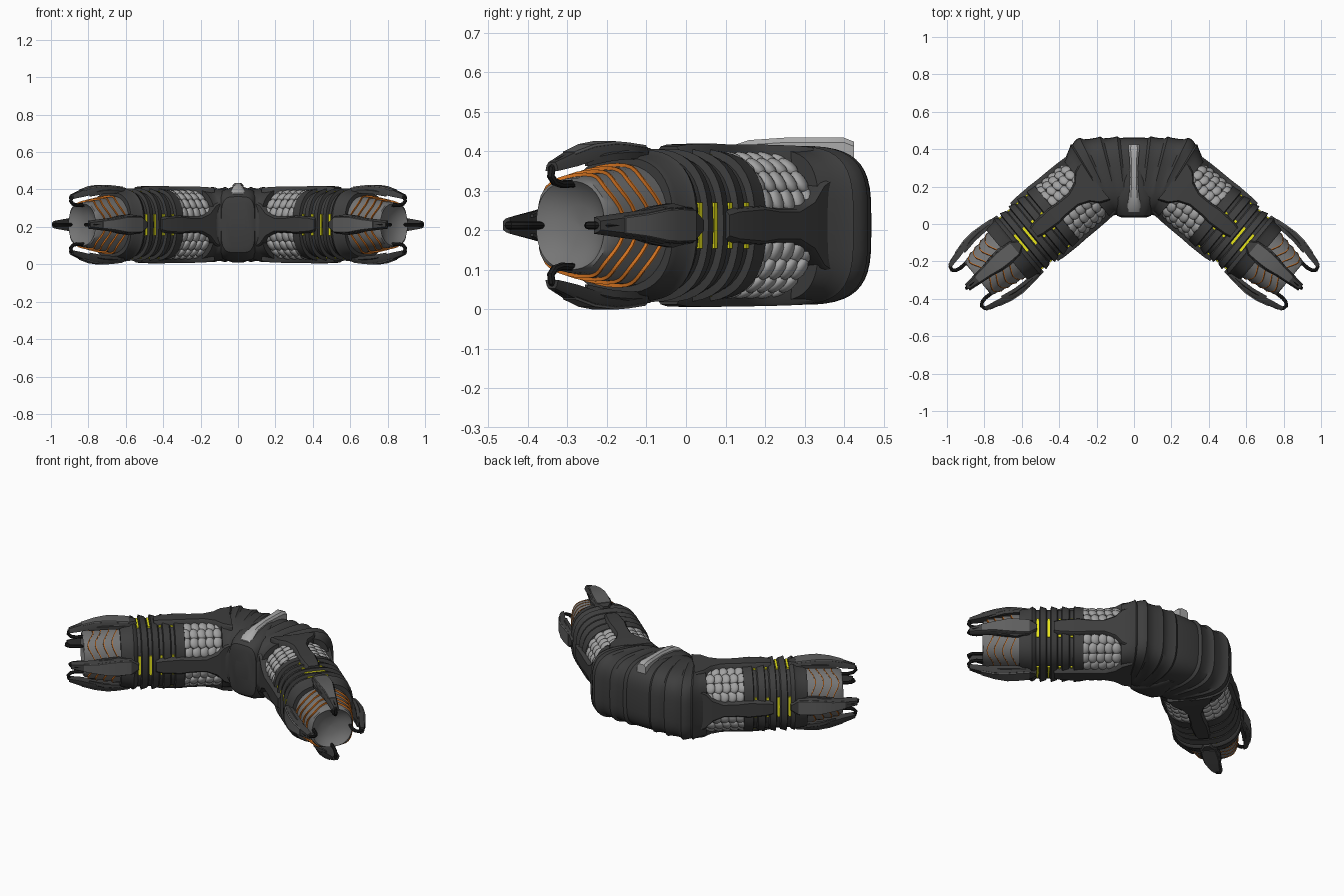
import bpy, bmesh, math
from mathutils import Vector, Matrix

if "Cube" in bpy.data.objects:
    bpy.data.objects.remove(bpy.data.objects["Cube"])

A = math.radians(39.7)
CA, SA = math.cos(A), math.sin(A)
ZC, APEX = 0.212, 0.40


def mat(name, r, g, b):
    m = bpy.data.materials.new(name)
    m.diffuse_color = (r, g, b, 1)
    m.use_nodes = True
    m.node_tree.nodes["Principled BSDF"].inputs["Base Color"].default_value = m.diffuse_color
    return m


DARK = mat("dark_shell", .048, .048, .048)
MID = mat("mid_grey", .115, .115, .115)
CORE = mat("core_grey", .18, .18, .18)
SCALE = mat("scale_grey", .36, .36, .36)
LIGHT = mat("light_crest", .40, .40, .40)
BLACK = mat("black_tube", .012, .012, .012)
ORANGE = mat("orange", .65, .17, .015)
YELLOW = mat("yellow", .80, .78, .01)


def W(u, v, w):
    """Arm space (along, outward, up) to world space."""
    return Vector((u * CA + v * SA, APEX - u * SA + v * CA, ZC + w))


def radial(u, r, t, k):
    """Point at radius r, tangent offset t, on side k (quarter turns)."""
    a = k * math.pi / 2
    return W(u, r * math.cos(a) - t * math.sin(a), r * math.sin(a) + t * math.cos(a))


def loft(bm, rings, caps=True):
    vs = [[bm.verts.new(p) for p in ring] for ring in rings]
    n = len(vs[0])
    for a, b in zip(vs, vs[1:]):
        for i in range(n):
            bm.faces.new((a[i], a[(i + 1) % n], b[(i + 1) % n], b[i]))
    if caps:
        bm.faces.new(vs[0])
        bm.faces.new(vs[-1])


def finish(bm, name, material, mirror=True, angle=35):
    bmesh.ops.recalc_face_normals(bm, faces=bm.faces)
    me = bpy.data.meshes.new(name)
    bm.to_mesh(me)
    bm.free()
    ob = bpy.data.objects.new(name, me)
    bpy.context.collection.objects.link(ob)
    me.materials.append(material)
    if mirror:
        ob.modifiers.new("mirror", 'MIRROR').use_axis[0] = True
    bpy.ops.object.select_all(action='DESELECT')
    ob.select_set(True)
    bpy.context.view_layer.objects.active = ob
    bpy.ops.object.shade_smooth_by_angle(angle=math.radians(angle))
    return ob


def sup(a, n):
    c, s = math.cos(a), math.sin(a)
    return (math.copysign(abs(c) ** (2 / n), c), math.copysign(abs(s) ** (2 / n), s))


def arm_ring(u, r, n=2.6, N=40, wave=0.0):
    out = []
    for i in range(N):
        a = 2 * math.pi * i / N
        c, s = sup(a, n)
        out.append(W(u - wave * math.cos(4 * a), r * c, r * s))
    return out


# ribbed arm body
rows = [(.27, .170), (.53, .170), (.535, .188), (.575, .192)]
GROOVES = [.60, .665, .725, .785]
for g in GROOVES:
    rows += [(g - .014, .194), (g - .010, .176), (g + .008, .176), (g + .014, .184)]
rows += [(.815, .192), (.83, .182), (.87, .178), (.885, .172), (.885, .13)]
bm = bmesh.new()
loft(bm, [arm_ring(*r) for r in rows])
finish(bm, "arm_body", DARK)

# end core with stepped slats and a shallow bowl in the end
STEPS = [.915, .96, 1.005, 1.045]
core = [(.86, .155, .018)]
for i, s in enumerate(STEPS):
    r = .156 - .008 * i
    core += [(s - .004, r, .018), (s, r - .007, .018)]
core += [(1.075, .120, .008), (1.085, .112, 0), (1.065, .09, 0), (1.05, .05, 0), (1.045, .005, 0)]
bm = bmesh.new()
loft(bm, [arm_ring(u, r, 2.3, 40, w) for u, r, w in core])
finish(bm, "end_core", CORE)

# thin orange chevron stripes along the slat edges
bm = bmesh.new()
for i, s in enumerate(STEPS):
    r = .1575 - .008 * i
    loft(bm, [arm_ring(u, q, 2.3, 40, .018) for u, q in
              ((s - .004, r - .01), (s - .004, r), (s + .001, r), (s + .001, r - .01))], False)
finish(bm, "orange_stripes", ORANGE)

# yellow lamps in the grooves
bm = bmesh.new()
for k in range(4):
    for g in GROOVES:
        loft(bm, [[radial(g + du, r, t, k) for du, r in
                   ((-.007, .165), (.006, .165), (.006, .180), (-.007, .180))] for t in (-.058, .058)])
finish(bm, "yellow_lamps", YELLOW)


def strip(bm, table, k, slope=.012):
    """Bevelled bar from (u, top r, half width, depth) stations."""
    loft(bm, [[radial(u, r - d, -h - slope, k), radial(u, r - .008, -h - slope * .6, k), radial(u, r, -h, k),
               radial(u, r, h, k), radial(u, r - .008, h + slope * .6, k), radial(u, r - d, h + slope, k)]
              for u, r, h, d in table])


# flared straps running from the elbow over each arm
bm = bmesh.new()
for k in range(4):
    strip(bm, [(.27, .198, .12, .07), (.32, .202, .10, .06), (.36, .204, .058, .05), (.42, .205, .034, .04),
               (.50, .205, .034, .04), (.56, .207, .040, .04), (.66, .205, .034, .04), (.695, .20, .026, .035)], k)
finish(bm, "arm_straps", DARK)

# overlapping scales in the diagonal windows, long across the arm
bm = bmesh.new()
for q in range(4):
    for i in range(5):
        for j in range(4):
            a = math.radians(45 + 90 * q + (j - 1.5) * 16)
            mid = j in (1, 2)
            u = .34 + i * .043 + (.012 if mid else 0)
            rad = .183 if mid else .178
            x, y, z = Vector((CA, -SA, 0)), Vector((SA, CA, 0)), Vector((0, 0, 1))
            out = y * math.cos(a) + z * math.sin(a)
            tan = x.cross(out)
            tilt = (x + out * .35).normalized()
            nor = (out - x * .35).normalized()
            m = Matrix((tilt * .028, tan * .034, nor * .016)).transposed().to_4x4()
            m.translation = W(u, rad * math.cos(a), rad * math.sin(a))
            bmesh.ops.create_icosphere(bm, subdivisions=2, radius=1, matrix=m)
finish(bm, "scales", SCALE, angle=60)

# end claws, with a lighter plate on each
claw = [(.79, .196, .012, .02), (.83, .200, .038, .03), (.90, .207, .040, .04), (.95, .210, .038, .04),
        (1.02, .203, .027, .036), (1.09, .184, .019, .034), (1.158, .160, .011, .022)]
bm = bmesh.new()
for k in range(4):
    strip(bm, claw, k, .010)
finish(bm, "end_claws", DARK)
bm = bmesh.new()
for k in range(4):
    strip(bm, [(u, r + .003, h, .007) for u, r, h, d in claw[1:-1]], k, .004)
finish(bm, "claw_plates", MID)

# rear barbs beside every claw
bm = bmesh.new()
for k in range(4):
    for s in (-1, 1):
        loft(bm, [[radial(u, r, s * t, k) for r, t in ((r0, t0), (r0 - .03, t0), (r0 - .03, t0 + wd), (r0 - .012, t0 + wd))]
                  for u, r0, t0, wd in ((.81, .196, .035, .004), (.90, .198, .034, .022),
                                        (.97, .194, .030, .018), (1.05, .180, .020, .008))])
finish(bm, "claw_barbs", DARK)

# black hooked tubes from the claw tips back to the core
bm = bmesh.new()
pts = [(1.10, .170), (1.135, .160), (1.158, .143), (1.162, .125), (1.147, .110), (1.12, .104), (1.07, .106)]
for k in range(4):
    rings = []
    for i, p in enumerate(pts):
        a, b = pts[max(i - 1, 0)], pts[min(i + 1, len(pts) - 1)]
        d = Vector((b[0] - a[0], b[1] - a[1])).normalized()
        rings.append([radial(p[0] - d.y * .010 * math.cos(f), p[1] + d.x * .010 * math.cos(f), .010 * math.sin(f), k)
                      for f in [j * math.pi / 4 for j in range(8)]])
    loft(bm, rings)
finish(bm, "hook_tubes", BLACK)


def lerp(tab, t):
    x = t * (len(tab) - 1)
    i = min(int(x), len(tab) - 2)
    return Vector(tab[i]).lerp(Vector(tab[i + 1]), x - i)


# elbow made of overlapping fan-shaped ribs
INNER = [(0, .035), (.04, .035), (.075, .040), (.095, .048), (.11, .046), (.126, .034)]
OUTER = [(0, .462), (.10, .462), (.20, .460), (.315, .452), (.350, .395), (.376, .338)]
N = 48


def elbow_ring(t, bump):
    p, q = lerp(INNER, t), lerp(OUTER, t)
    ring = []
    for i in range(N):
        c, s = sup(2 * math.pi * i / N, 3.6)
        wgt = min(1, max(0, (c + .55) / .8))
        k = 1 + bump * wgt
        pos = p.lerp(q, .5 + .5 * c * (k if c > 0 else 1))
        ring.append(Vector((pos.x, pos.y, ZC + .195 * s * k * (1 - .2 * max(0, -c) ** 2))))
    return ring


bm = bmesh.new()
rings = [elbow_ring(0, 0), elbow_ring(.10, 0)]
EDGES = [.18, .36, .55, .72]
for a, b in zip(EDGES, EDGES[1:] + [1]):
    rings += [elbow_ring(a - .03, -.012), elbow_ring(a, .035), elbow_ring(a + .03, .012), elbow_ring((a + b) / 2, -.008)]
rings.append(elbow_ring(1, -.01))
loft(bm, rings, False)
bm.faces.new(bm.verts[-N:])
finish(bm, "elbow_ribs", DARK)

# smooth inner saddle of the elbow
bm = bmesh.new()
loft(bm, [[Vector((hw * c, y, ZC + hz * s)) for c, s in [sup(j * math.pi / 16, 4) for j in range(32)]]
          for y, hw, hz in ((.036, .07, .125), (.044, .09, .15), (.08, .105, .175), (.14, .12, .193), (.24, .075, .203), (.32, .03, .2))])
finish(bm, "inner_saddle", DARK, False)

# light crest along the top of the elbow
bm = bmesh.new()
loft(bm, [[Vector((x, y, z)) for x, z in ((-h, .36), (-h, zt - .012), (-h * .6, zt), (h * .6, zt), (h, zt - .012), (h, .36))]
          for y, h, zt in ((.065, .036, .382), (.10, .035, .408), (.16, .026, .428), (.25, .020, .434), (.35, .024, .434), (.40, .030, .434), (.425, .028, .424))])
finish(bm, "top_crest", LIGHT, False)
